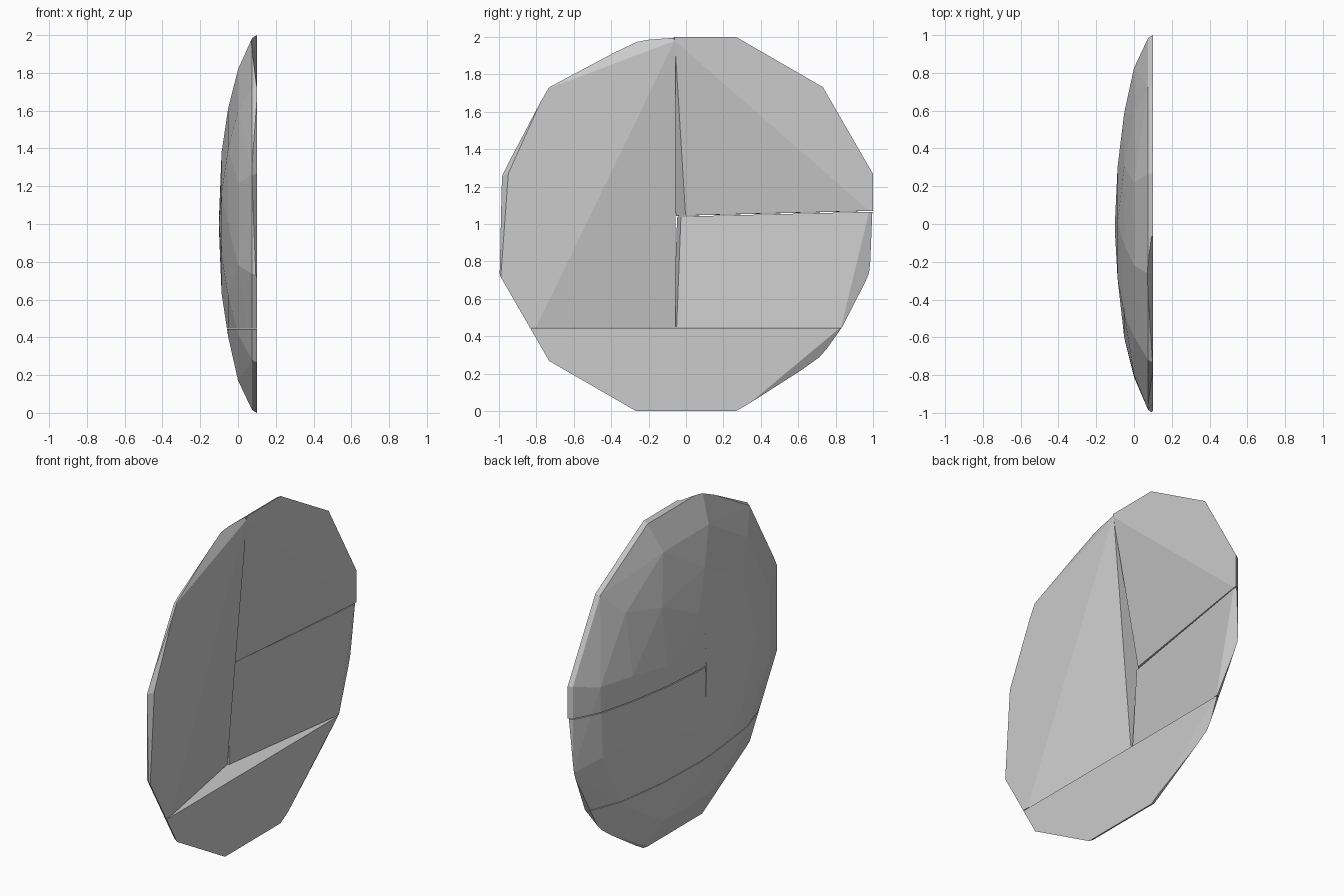
import bpy, bmesh, math, random
from mathutils import Vector

random.seed(4)
cube = bpy.data.objects.get("Cube")
if cube:
    bpy.data.objects.remove(cube, do_unlink=True)

stone = bpy.data.materials.new("plain grey")
stone.use_nodes = True
grey = (0.6, 0.6, 0.6, 1)
stone.diffuse_color = grey
stone.node_tree.nodes["Principled BSDF"].inputs["Base Color"].default_value = grey


def hull(points):
    """Convex solid around a set of points."""
    bm = bmesh.new()
    for p in points:
        bm.verts.new(p)
    bmesh.ops.remove_doubles(bm, verts=bm.verts[:], dist=0.0005)
    bmesh.ops.convex_hull(bm, input=bm.verts[:])
    loose = [v for v in bm.verts if not v.link_faces]
    bmesh.ops.delete(bm, geom=loose, context='VERTS')
    bmesh.ops.recalc_face_normals(bm, faces=bm.faces[:])
    return bm


def lens_points():
    """Twelve-sided disc, flat towards +x and domed towards -x."""
    rings = [(1.035, 0.1, 12, 0), (1.02, 0.075, 12, 0), (0.84, 0.0, 12, 0.02),
             (0.6, -0.052, 9, 0.03), (0.36, -0.087, 6, 0.03), (0.06, -0.1, 3, 0)]
    points = []
    for radius, x, count, jitter in rings:
        for i in range(count):
            a = math.tau * (i + 0.5) / count
            r = radius + random.uniform(-jitter, jitter)
            points.append(Vector((x, r * math.cos(a), 1 + r * math.sin(a))))
    return points


lens = lens_points()


def shard(name, inside, planes):
    """Cut the lens by three-point planes, keeping the side holding a point."""
    points = lens
    for a, b, c in planes:
        bm = hull(points)
        a, b, c = Vector(a), Vector(b), Vector(c)
        n = (b - a).cross(c - a).normalized()
        if n.dot(Vector(inside) - a) > 0:
            n = -n
        bmesh.ops.bisect_plane(bm, geom=bm.verts[:] + bm.edges[:] + bm.faces[:],
                               plane_co=a, plane_no=n, clear_outer=True)
        points = [v.co.copy() for v in bm.verts]
        bm.free()
    bm = hull(points)
    bmesh.ops.dissolve_limit(bm, angle_limit=0.01, verts=bm.verts[:], edges=bm.edges[:])
    mesh = bpy.data.meshes.new(name)
    bm.to_mesh(mesh)
    bm.free()
    mesh.materials.append(stone)
    bpy.context.collection.objects.link(bpy.data.objects.new(name, mesh))


def level(z):
    return (0, 0, z), (1, 0, z), (0, 1, z)


# Shared corners of the break lines
apex = (0.1, -0.06, 1.98)
side = (0.1, 0.98, 1.07)
corner = (0.1, 0.83, 0.45)

# Bottom piece with its flat front and one chipped rim
shard("bottom_shard", (0, 0, 0.35), [
    level(0.443),
    (corner, (0.1, 0.29, 0), (0.05, 0.73, 0.26)),
])

# Piece on the front side of the upright crack
shard("front_shard", (-0.05, -0.4, 1), [
    level(0.447),
    ((0, -0.056, 0), (1, -0.056, 0), (0, -0.056, 1)),
    (apex, (0.1, -0.8, 0.45), (-0.03, -0.05, 0.5)),
    (apex, (0.1, -0.67, 1.75), (0.06, -0.28, 1.99)),
    ((0.1, -0.95, 1.27), (0.1, -0.81, 1.58), (0.05, -1, 1.27)),
    ((0.1, -0.95, 1.27), (0.1, -0.99, 0.72), (0.06, -1, 1.25)),
])

# Upper piece behind the crack
shard("upper_back_shard", (-0.04, 0.4, 1.4), [
    ((-0.03, -0.02, 1.045), (0.1, 0.98, 1.07), (-0.1, 0, 1.045)),
    (apex, (-0.02, -0.02, 1.2), (-0.1, -0.055, 1.05)),
    (apex, side, (-0.025, -0.02, 1.1)),
])

# Lower piece behind the crack
shard("lower_back_shard", (-0.05, 0.4, 0.8), [
    level(0.447),
    ((-0.03, -0.02, 1.04), (0.1, 0.98, 1.065), (-0.1, 0, 1.04)),
    ((-0.03, -0.022, 1.06), (-0.03, -0.05, 0.48), (-0.09, -0.055, 0.8)),
    (side, corner, (-0.025, -0.05, 0.45)),
    (side, corner, (0.07, 0.98, 0.72)),
])
